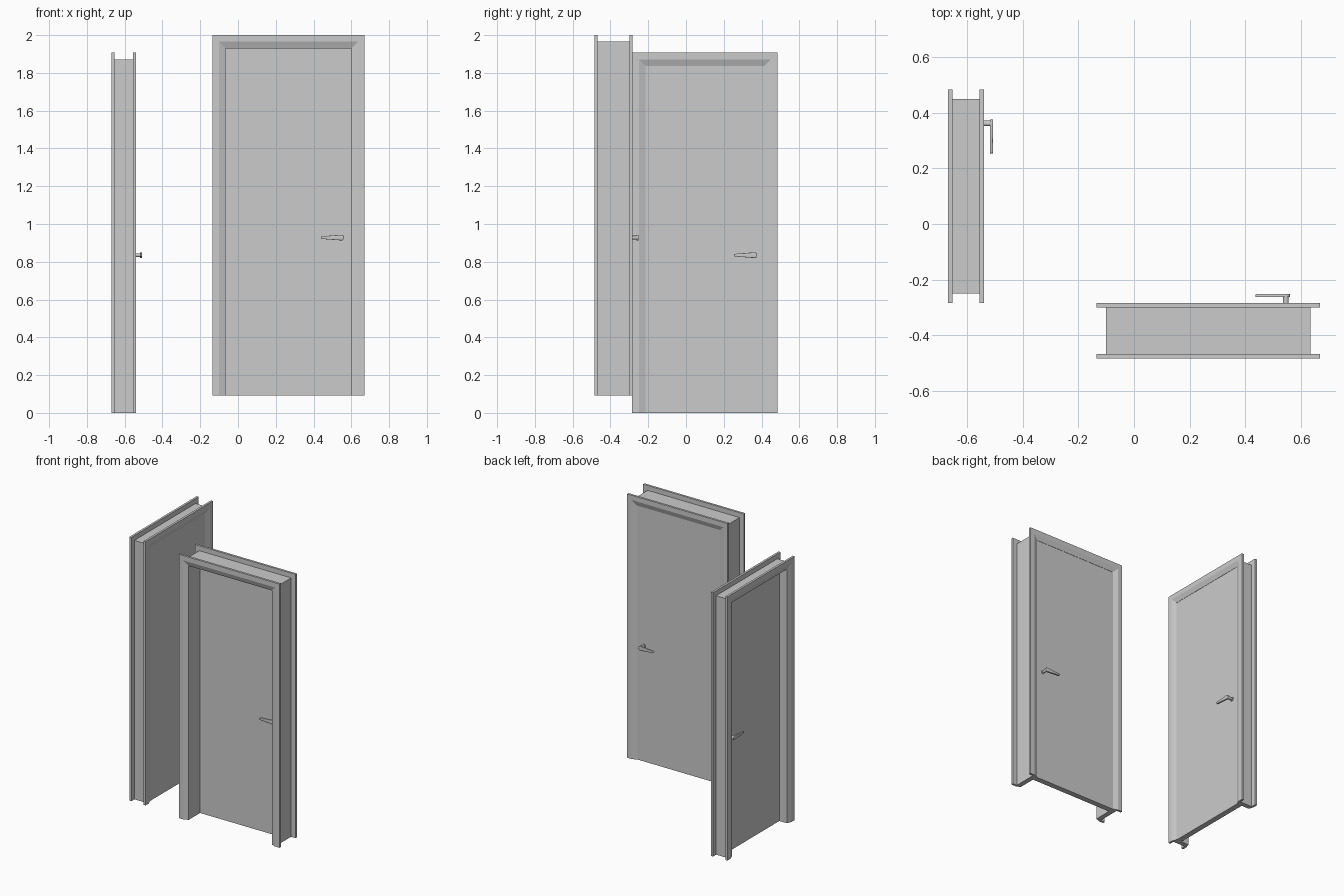
import bpy, bmesh, math
from mathutils import Matrix

if "Cube" in bpy.data.objects:
    bpy.data.objects.remove(bpy.data.objects["Cube"])

CASING_T = 0.016   # thickness of the trim boards
CASING_W = 0.07    # width of the trim boards
HEIGHT = 1.907


def finish(name, bm, place, smooth=False):
    bm.transform(place)
    bmesh.ops.recalc_face_normals(bm, faces=bm.faces)
    mesh = bpy.data.meshes.new(name)
    bm.to_mesh(mesh)
    bm.free()
    ob = bpy.data.objects.new(name, mesh)
    bpy.context.collection.objects.link(ob)
    if smooth:
        bpy.context.view_layer.objects.active = ob
        ob.select_set(True)
        bpy.ops.object.shade_smooth_by_angle(angle=math.radians(35))
        ob.select_set(False)


def surround(name, profile, width, place):
    """Sweep an (inset, depth) profile up, across and down with mitred corners."""
    bm = bmesh.new()
    rings = []
    for side, at_top in ((-1, 0), (-1, 1), (1, 1), (1, 0)):
        rings.append([bm.verts.new((side * (width / 2 - i), d, at_top * (HEIGHT - i)))
                      for i, d in profile])
    n = len(profile)
    for a, b in zip(rings, rings[1:]):
        for k in range(n):
            bm.faces.new((a[k], a[(k + 1) % n], b[(k + 1) % n], b[k]))
    bm.faces.new(rings[0])
    bm.faces.new(rings[-1])
    finish(name, bm, place)


def add_disc(bm, x, y0, y1, z, r):
    m = Matrix.Translation((x, (y0 + y1) / 2, z)) @ Matrix.Rotation(math.pi / 2, 4, 'X')
    bmesh.ops.create_cone(bm, cap_ends=True, segments=20, radius1=r, radius2=r,
                          depth=abs(y1 - y0), matrix=m)


def handle(name, x, y, z, toward, out, place):
    """Lever handle: rosette, post and tapered lever pointing back over the leaf."""
    bm = bmesh.new()
    add_disc(bm, x, y, y + out * 0.005, z, 0.015)
    add_disc(bm, x, y, y + out * 0.037, z, 0.010)
    outline = []
    for centre, r, start in ((0, 0.015, 90), (0.102, 0.007, 270)):
        for k in range(11):
            t = math.radians(start + 18 * k)
            outline.append((x + toward * (centre + r * math.cos(t)), z + r * math.sin(t)))
    near = [bm.verts.new((px, y + out * 0.036, pz)) for px, pz in outline]
    far = [bm.verts.new((px, y + out * 0.047, pz)) for px, pz in outline]
    n = len(outline)
    for k in range(n):
        bm.faces.new((near[k], near[(k + 1) % n], far[(k + 1) % n], far[k]))
    bm.faces.new(near)
    front = bm.faces.new(far)
    bmesh.ops.bevel(bm, geom=list(front.edges), offset=0.002, segments=2,
                    profile=0.5, affect='EDGES')
    finish(name, bm, place, smooth=True)


def door(name, width, depth, location, turn, handle_side):
    place = Matrix.Translation(location) @ Matrix.Rotation(turn, 4, 'Z')
    inner = depth / 2 - CASING_T

    # trim boards on both wall faces, bevelled toward the opening
    section = [(0, 0), (0, CASING_T), (0.035, CASING_T), (CASING_W, 0.003), (CASING_W, 0)]
    for label, s in (("front", -1), ("back", 1)):
        surround(f"{name}_{label}_casing", [(i, s * (inner + d)) for i, d in section],
                 width, place)

    # jamb lining between the trim boards
    surround(f"{name}_jamb", [(0.035, -inner), (0.035, inner),
                              (CASING_W, inner), (CASING_W, -inner)], width, place)

    # door leaf, set near the handle face
    y0, y1 = inner - 0.04, inner + 0.001
    w, h = width - 2 * CASING_W, HEIGHT - CASING_W
    bm = bmesh.new()
    bmesh.ops.create_cube(bm, size=1, matrix=Matrix.Translation((0, (y0 + y1) / 2, h / 2))
                          @ Matrix.Diagonal((w, y1 - y0, h, 1)))
    finish(f"{name}_leaf", bm, place)

    # lever handles on both faces
    hx = handle_side * (width / 2 - 0.123)
    handle(f"{name}_outer_handle", hx, y1, 0.835, -handle_side, 1, place)
    handle(f"{name}_inner_handle", hx, y0, 0.835, -handle_side, -1, place)


# wide door facing the y axis, raised a little
door("wide_door", 0.805, 0.2, (0.2675, -0.384, 0.093), 0, 1)
# narrow door turned to face the x axis
door("narrow_door", 0.77, 0.13, (-0.605, 0.1, 0), -math.pi / 2, -1)
